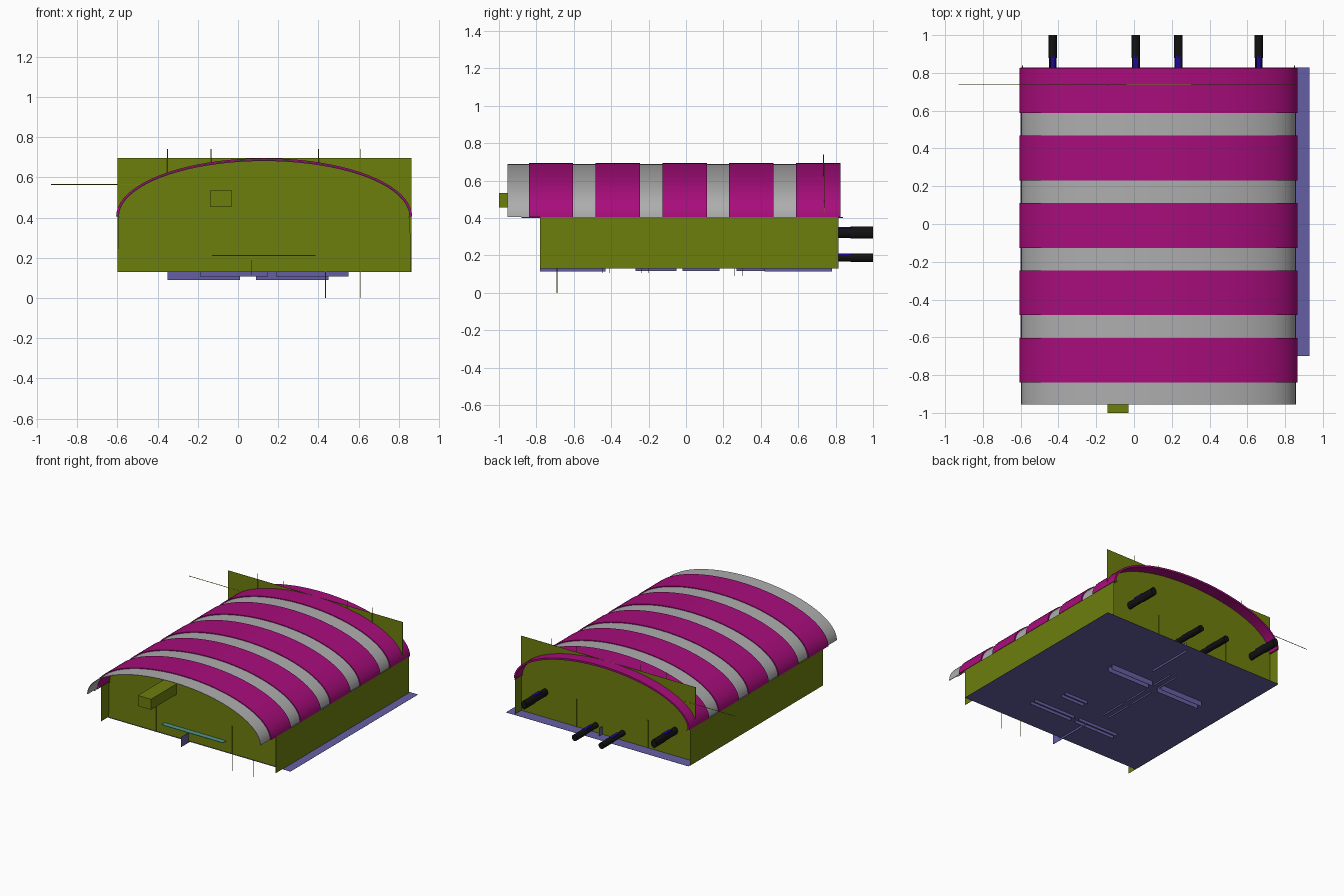
import bpy, math
from mathutils import Vector

if "Cube" in bpy.data.objects:
    bpy.data.objects.remove(bpy.data.objects["Cube"])


def mat(name, rgb):
    m = bpy.data.materials.new(name)
    m.diffuse_color = (*rgb, 1)
    m.use_nodes = True
    m.node_tree.nodes["Principled BSDF"].inputs["Base Color"].default_value = m.diffuse_color
    return m


OLIVE = mat("olive", (0.155, 0.21, 0.004))
MAGENTA = mat("magenta", (0.39, 0.004, 0.20))
GREY = mat("grey", (0.42, 0.42, 0.42))
VIOLET = mat("violet", (0.13, 0.115, 0.37))
BLACK = mat("black", (0.006, 0.006, 0.006))
BLUE = mat("blue", (0.012, 0.002, 0.32))
TEAL = mat("teal", (0.08, 0.31, 0.27))


def mesh(name, verts, faces, m=None):
    me = bpy.data.meshes.new(name)
    me.from_pydata(verts, [], faces)
    ob = bpy.data.objects.new(name, me)
    bpy.context.collection.objects.link(ob)
    if m:
        me.materials.append(m)
    return ob


def box(name, x0, x1, y0, y1, z0, z1, m=None):
    v = [(x, y, z) for x in (x0, x1) for y in (y0, y1) for z in (z0, z1)]
    f = [(0, 1, 3, 2), (4, 6, 7, 5), (0, 4, 5, 1), (2, 3, 7, 6), (0, 2, 6, 4), (1, 5, 7, 3)]
    return mesh(name, v, f, m)


def rod(name, a, b, r, m, sides=8):
    a, b = Vector(a), Vector(b)
    bpy.ops.mesh.primitive_cylinder_add(vertices=sides, radius=r, depth=(b - a).length, location=(a + b) / 2)
    ob = bpy.context.object
    ob.name = name
    ob.rotation_euler = (b - a).to_track_quat('Z', 'Y').to_euler()
    ob.data.materials.append(m)
    return ob


CX, BASE, N = 0.13, 0.405, 40


def arc(a, b):
    return [(CX - a * math.cos(math.pi * i / N), BASE + b * math.sin(math.pi * i / N)) for i in range(N + 1)]


def arch(name, y0, y1, a, b, t, m=None):
    # closed half-ellipse shell swept along y
    loop = arc(a, b) + arc(a - t, b - t)[::-1]
    n = len(loop)
    v = [(x, y0, z) for x, z in loop] + [(x, y1, z) for x, z in loop]
    f = [(i, (i + 1) % n, n + (i + 1) % n, n + i) for i in range(n)]
    for i in range(N):
        q = (i, n - 1 - i, n - 2 - i, i + 1)
        f += [q, tuple(n + k for k in q[::-1])]
    ob = mesh(name, v, f, m)
    bpy.ops.object.select_all(action='DESELECT')
    bpy.context.view_layer.objects.active = ob
    ob.select_set(True)
    bpy.ops.object.shade_smooth_by_angle(angle=math.radians(30))


# canopy roof with raised stripes wrapped around it
arch("canopy", -0.955, 0.82, 0.727, 0.284, 0.004, GREY)
for i in range(5):
    y = 0.825 - 0.357 * i
    arch("canopy_stripe", y - 0.237, y, 0.736, 0.290, 0.014, MAGENTA)

# walls: square back panel set in from the edge, low sides, arched front
box("back_wall", -0.60, 0.863, 0.739, 0.741, 0.13, 0.695, OLIVE)
for x in (-0.604, 0.862):
    box("side_wall", x, x + 0.001, -0.78, 0.815, 0.13, 0.405, OLIVE)
prof = [(-0.60, 0.13)] + arc(0.725, 0.281) + [(0.86, 0.13)]
n = len(prof)
mesh("front_wall", [(x, y, z) for y in (-0.692, -0.688) for x, z in prof],
     [tuple(range(n)), tuple(range(2 * n - 1, n - 1, -1))]
     + [(i, n + i, n + (i + 1) % n, (i + 1) % n) for i in range(n)], OLIVE)
box("front_beam", -0.14, -0.03, -1.0, -0.69, 0.455, 0.535, OLIVE)
box("front_shelf", -0.13, 0.385, -0.73, -0.69, 0.210, 0.214, TEAL)

# floor and ribs below it
box("floor", -0.60, 0.93, -0.70, 0.828, 0.129, 0.130, VIOLET)
for x0, x1, y, z in ((0.09, 0.45, 0.26, 0.09), (-0.35, 0.01, 0.26, 0.09),
                     (0.19, 0.55, -0.45, 0.107), (-0.19, 0.15, -0.45, 0.107),
                     (0.25, 0.45, -0.24, 0.107)):
    for d in (0, 0.04):
        box("floor_rib_cross", x0, x1, y + d, y + d + 0.003, z, 0.13, VIOLET)
for x, y0, y1 in ((0.0, -0.27, -0.05), (0.0, -0.02, 0.18), (0.0, 0.27, 0.45)):
    for d in (0, 0.05):
        box("floor_rib_long", x + d, x + d + 0.003, y0, y1, 0.118, 0.13, VIOLET)
box("front_fin", 0.067, 0.070, -0.78, -0.43, 0.115, 0.19, VIOLET)
box("back_fin", 0.182, 0.185, 0.42, 0.78, 0.115, 0.19, VIOLET)

# back pipes with blue inserts, outer pair higher
for x, z, r in ((-0.43, 0.322, 0.032), (0.66, 0.322, 0.032), (0.01, 0.187, 0.023), (0.235, 0.187, 0.023)):
    for y0, y1, k in ((0.74, 0.88, 0.9), (0.88, 1.0, 1.0)):
        p = rod("back_pipe", (x, y0, z), (x, y1, z), r * k, BLACK, 16)
        p.scale = (0.023 / r, 1, 1)
    box("pipe_insert", x - 0.012, x + 0.012, 0.80, 0.89, z, z + r * 0.96, BLUE)

# thin posts on the end walls
for x, y in ((-0.20, -0.695), (0.435, -0.695), (-0.20, 0.744), (0.40, 0.744)):
    box("wall_post", x - 0.003, x + 0.003, y - 0.003, y + 0.003, 0.13, 0.34, OLIVE)
for x in (0.435, 0.61):
    rod("ground_stake", (x, -0.69, 0), (x, -0.69, 0.14), 0.002, OLIVE)
for x in (-0.35, -0.135, 0.40, 0.61):
    rod("roof_pin", (x, 0.735, 0.60), (x, 0.735, 0.74), 0.002, OLIVE)
rod("side_pole", (-0.93, 0.74, 0.565), (-0.46, 0.74, 0.565), 0.002, OLIVE)
for x in (-0.59, 0.85):
    rod("eave_rod", (x, -0.88, 0.403), (x, 0.84, 0.403), 0.002, OLIVE)
